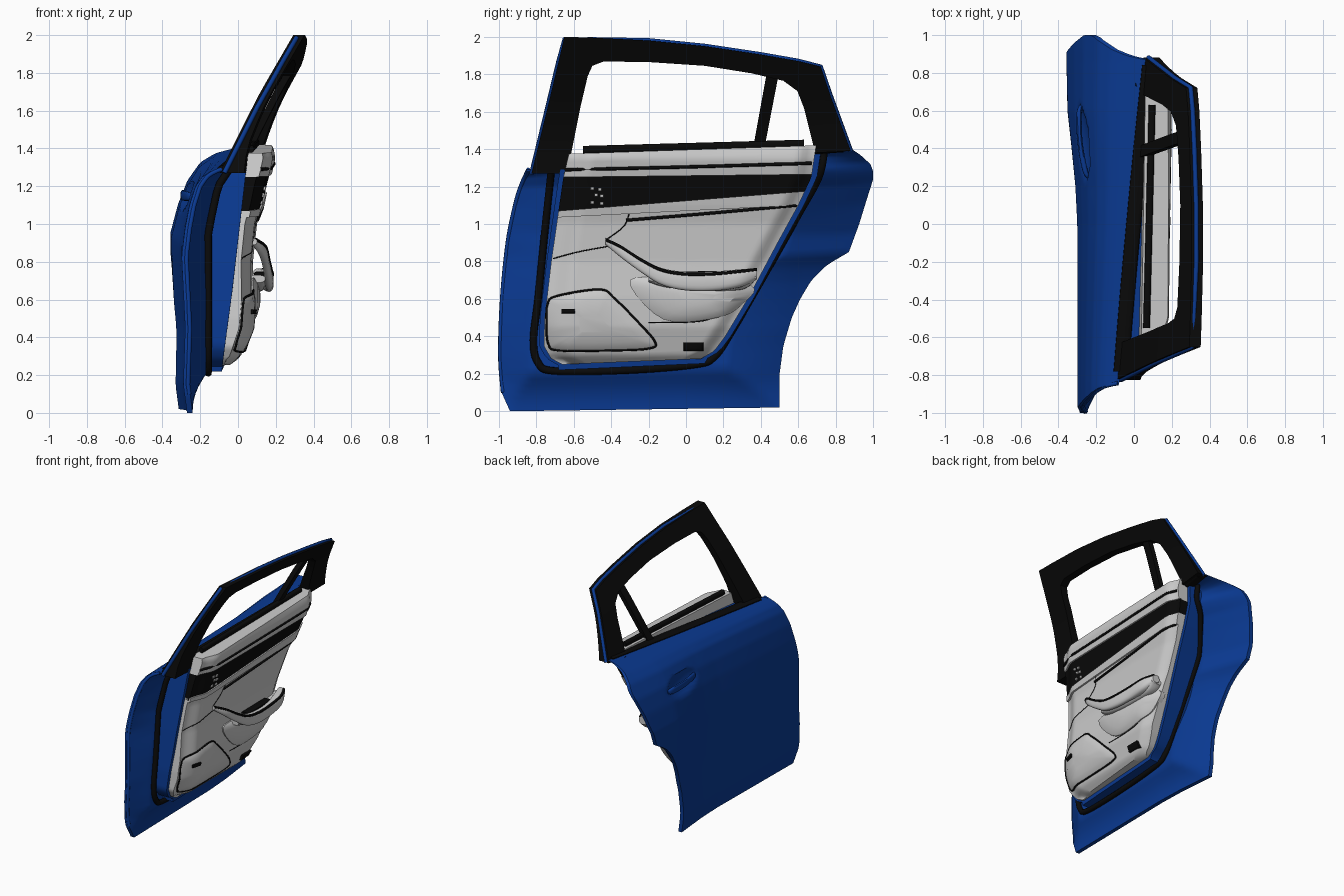
import bpy, bmesh
from math import cos, sin, pi, copysign

if "Cube" in bpy.data.objects:
    bpy.data.objects.remove(bpy.data.objects["Cube"])

def material(name, rgb):
    m = bpy.data.materials.new(name)
    m.diffuse_color = (*rgb, 1)
    m.use_nodes = True
    m.node_tree.nodes["Principled BSDF"].inputs["Base Color"].default_value = m.diffuse_color
    return m

BLUE = material("paint_blue", (0.003, 0.042, 0.29))
BLACK = material("rubber_black", (0.003, 0.003, 0.003))

# ---------- helpers ----------
def interp(tab, z):
    if z <= tab[0][0]:
        return tab[0][1]
    for (a, p), (b, q) in zip(tab, tab[1:]):
        if z <= b:
            return p + (q - p) * (z - a) / (b - a)
    return tab[-1][1]

def smooth(t):
    t = max(0, min(1, t))
    return t * t * (3 - 2 * t)

def spline(pts, n=6, cyclic=False):
    k, out = len(pts), []
    get = lambda i: pts[i % k] if cyclic else pts[max(0, min(k - 1, i))]
    for i in range(k if cyclic else k - 1):
        for s in range(n):
            t = s / n
            out.append(tuple(0.5 * (2 * b + (c - a) * t + (2 * a - 5 * b + 4 * c - d) * t * t
                             + (3 * b - a - 3 * c + d) * t ** 3)
                             for a, b, c, d in zip(get(i - 1), get(i), get(i + 1), get(i + 2))))
    return out if cyclic else out + [pts[-1]]

def build(name, verts, faces, mat=None, angle=35):
    bm = bmesh.new()
    vs = [bm.verts.new(v) for v in verts]
    for f in faces:
        bm.faces.new([vs[i] for i in f])
    bmesh.ops.recalc_face_normals(bm, faces=bm.faces)
    me = bpy.data.meshes.new(name)
    bm.to_mesh(me)
    bm.free()
    ob = bpy.data.objects.new(name, me)
    bpy.context.collection.objects.link(ob)
    if mat:
        me.materials.append(mat)
    bpy.ops.object.select_all(action='DESELECT')
    ob.select_set(True)
    bpy.context.view_layer.objects.active = ob
    bpy.ops.object.shade_smooth_by_angle(angle=angle * pi / 180)
    return ob

def slab(name, point, nu, nv, front, back, mat=None):
    """Solid sheet: point(u, v) -> (y, z); front and back give x."""
    uv = [(i / nu, j / nv) for j in range(nv + 1) for i in range(nu + 1)]
    verts = [(f(*point(u, v), u, v), *point(u, v)) for f in (front, back) for u, v in uv]
    n, w = len(uv), nu + 1
    faces = []
    for j in range(nv):
        for i in range(nu):
            q = [j * w + i, j * w + i + 1, (j + 1) * w + i + 1, (j + 1) * w + i]
            faces += [q, [k + n for k in reversed(q)]]
    rim = ([i for i in range(nu)] + [j * w + nu for j in range(nv)]
           + [nv * w + i for i in range(nu, 0, -1)] + [j * w for j in range(nv, 0, -1)])
    faces += [[a, b, b + n, a + n] for a, b in zip(rim, rim[1:] + rim[:1])]
    return build(name, verts, faces, mat)

def between(L, R, zl, zr, power=1.0):
    """Grid mapping between two edge tables (z, y) over given height ranges."""
    def point(u, v):
        v = 1 - (1 - v) ** power
        a, b = zl[0] + v * (zl[1] - zl[0]), zr[0] + v * (zr[1] - zr[0])
        return interp(L, a) * (1 - u) + interp(R, b) * u, a * (1 - u) + b * u
    return point

def sweep(name, rings, mat=None, n=16, power=0.75):
    """Rounded sections (x, y, z, half width, half height) strung along y."""
    rings = spline(rings, 5)
    sec = [(copysign(abs(cos(a)) ** power, cos(a)), copysign(abs(sin(a)) ** power, sin(a)))
           for a in (2 * pi * k / n for k in range(n))]
    verts = [(x + dx * c, y, z + dz * s) for x, y, z, dx, dz in rings for c, s in sec]
    faces = [[r * n + k, r * n + (k + 1) % n, (r + 1) * n + (k + 1) % n, (r + 1) * n + k]
             for r in range(len(rings) - 1) for k in range(n)]
    m = (len(rings) - 1) * n
    return build(name, verts, faces + [list(range(n)), list(range(m, m + n))], mat)

def line(name, pts, r, surf, mat=BLACK, cyclic=False, n=6):
    """Tube following (y, z) points on a surface."""
    cu = bpy.data.curves.new(name, 'CURVE')
    cu.dimensions, cu.bevel_depth, cu.bevel_resolution, cu.use_fill_caps = '3D', r, 2, True
    path = spline(pts, n, cyclic)
    sp = cu.splines.new('POLY')
    sp.points.add(len(path) - 1)
    for p, (y, z) in zip(sp.points, path):
        p.co = (surf(y, z), y, z, 1)
    sp.use_cyclic_u = cyclic
    cu.materials.append(mat)
    bpy.context.collection.objects.link(bpy.data.objects.new(name, cu))

def plate(name, pts, lift, dome, surf, mat=None, n=5):
    """Raised pad with a closed (y, z) outline."""
    ring = spline(pts, n, True) if n > 1 else pts
    k = len(ring)
    cy, cz = sum(p[0] for p in ring) / k, sum(p[1] for p in ring) / k
    verts = []
    for s, up in ((1, -0.03), (1, lift * 0.6), (0.95, lift), (0.7, lift + dome * 0.6), (0.3, lift + dome)):
        for y, z in ring:
            y, z = cy + (y - cy) * s, cz + (z - cz) * s
            verts.append((surf(y, z) + up, y, z))
    faces = [[r * k + i, r * k + (i + 1) % k, (r + 1) * k + (i + 1) % k, (r + 1) * k + i]
             for r in range(4) for i in range(k)]
    return build(name, verts, faces + [list(range(k)), list(range(4 * k, 5 * k))], mat)

# ---------- surfaces ----------
SKIN_L = [(0, -.94), (.1, -.985), (.3, -1), (.6, -.99), (.9, -.96), (1.1, -.92), (1.2, -.89), (1.29, -.85)]
SKIN_R = [(.02, .5), (.2, .5), (.35, .52), (.5, .565), (.6, .61), (.7, .67), (.78, .75), (.85, .87),
          (1, .925), (1.13, .965), (1.24, 1), (1.28, 1), (1.32, .985), (1.37, .93), (1.41, .87)]
TRIM_L = [(.25, -.66), (.28, -.72), (.35, -.76), (.5, -.755), (.8, -.72), (1.25, -.655), (1.4, -.62)]
TRIM_R = [(.28, .08), (.32, .15), (.4, .21), (.6, .33), (.9, .49), (1.1, .6), (1.25, .67), (1.45, .70)]
rear = lambda y: (y + .8) / 1.6
belt_z = lambda y: 1.29 + .12 * (y + .85) / 1.72
belt_x = lambda y: interp([(-.85, -.11), (0, -.04), (.87, .05)], y)

def skin(y, z, *_):
    m = interp([(-1, -.3), (0, -.3), (.2, -.31), (.4, -.33), (.6, -.352), (.9, -.358)], y)
    w = interp([(0, 1), (.015, .78), (.04, .58), (.09, .39), (.19, .22), (.31, .1), (.46, 0)], belt_z(y) - z)
    tuck = interp([(0, .03), (.15, .01), (.45, .02), (.85, 0)], z)
    dent = max(0, 1 - ((y - .43) / .2) ** 2 - ((z - 1.15) / .075) ** 2)
    return m + (belt_x(y) - m) * w + tuck + .035 * dent ** .6

def inner(y, z):
    base = interp([(0, -.22), (.2, -.17), (.95, -.17), (1.2, -.12), (1.29, -.06)], z)
    return max(skin(y, z) + .04, base + .07 * smooth((z - .9) / .4) * rear(y))

def flange(y, z, u, v):
    e = min(1, u / .11, (1 - u) / .19, v / .1)
    a = skin(y, z) + .03
    return a + (inner(y, z) - a) * e

shell_x = lambda y, z, *_: interp([(.2, -.09), (.65, -.03), (1.27, .04), (1.4, .06)], z) + .02 * rear(y)

def trim(y, z, *_):
    x = interp([(.25, -.05), (.3, .005), (.45, .055), (.6, .068), (.8, .065), (1, .085), (1.1, .11),
                (1.2, .13), (1.28, .15), (1.35, .165), (1.4, .155), (1.45, .13)], z) + .02 * rear(y)
    x -= .05 * (1 - smooth((y - interp(TRIM_L, z)) / .14)) + .04 * (1 - smooth((interp(TRIM_R, z) - y) / .1))
    return max(x, shell_x(y, z) + .012)

frame_x = lambda y, z, *_: interp([(1.25, -.1), (1.5, .02), (1.7, .12), (2, .29)], z) + .08 * (y + .7) / 1.5
lifted = lambda f, d: (lambda y, z, *_: f(y, z) + d)

# ---------- painted door body ----------
slab("door_skin", between(SKIN_L, SKIN_R, (0, 1.29), (.02, 1.41), 1.6), 80, 60, skin, flange, BLUE)
grow = lambda tab, d: [(z, y + d) for z, y in tab]
slab("inner_shell", between([(.22, -.68)] + grow(TRIM_L, -.025), [(.255, .1)] + grow(TRIM_R, .03),
     (.22, 1.29), (.255, 1.4)), 40, 40, lambda y, z, *_: skin(y, z) + .04, shell_x, BLUE)
line("front_edge_hem", [(y + .008, z) for z, y in SKIN_L[1:]], .012, lifted(skin, .025), BLUE)
line("door_seal", [(-.72, 1.28), (-.75, 1), (-.79, .6), (-.815, .38), (-.79, .26), (-.7, .215), (-.3, .22),
     (.05, .25), (.15, .29), (.24, .42), (.42, .73), (.6, 1.05), (.71, 1.25), (.74, 1.39)], .02, lifted(inner, .012))

# exterior handle
sweep("outer_handle", [(skin(y, 1.15) - o, y, 1.15 + .03 * (y - .43), a, b) for y, o, a, b in
      ((.24, -.01, .008, .01), (.28, .02, .014, .022), (.43, .048, .014, .027),
       (.58, .025, .014, .025), (.63, -.01, .008, .012))], BLUE)

# ---------- window frame ----------
OUTER = [(-.825, 1.27), (-.74, 1.62), (-.68, 1.87), (-.65, 2), (-.5, 1.995), (-.2, 1.98), (.1, 1.95),
         (.4, 1.905), (.6, 1.87), (.72, 1.84), (.77, 1.69), (.88, 1.39)]
INNER = [(-.635, 1.27), (-.565, 1.62), (-.525, 1.79), (-.5, 1.845), (-.44, 1.868), (-.2, 1.865), (.1, 1.845),
         (.35, 1.805), (.52, 1.765), (.595, 1.71), (.63, 1.62), (.69, 1.38)]

def frame_point(u, v):
    i = min(int(u * 44 + .5) // 4, 10)
    t = u * 11 - i
    a, b = ([p + (q - p) * t for p, q in zip(P[i], P[i + 1])] for P in (OUTER, INNER))
    return tuple(p + (q - p) * v for p, q in zip(a, b))

slab("window_frame", frame_point, 44, 6, frame_x,
     lambda y, z, *_: frame_x(y, z) + interp([(1.27, .13), (1.4, .08), (1.6, .06)], z), BLACK)
line("frame_edge_trim", [(y, min(z, 1.985)) for y, z in OUTER], .013, lifted(frame_x, .025), BLUE, n=1)
slab("window_divider", between([(1.36, .35), (1.8, .43)], [(1.36, .41), (1.8, .495)], (1.36, 1.8), (1.36, 1.8)),
     2, 10, lifted(frame_x, .01), lifted(frame_x, .05), BLACK)

# belt seals
sweep("outer_belt_seal", [(belt_x(y) + .035, y, belt_z(y) - .005, .04, .02) for y in (-.78, -.3, .3, .84)], BLACK)
sweep("inner_belt_seal", [(.06 + .04 * rear(y), y, 1.39 + .045 * rear(y), .018, .02) for y in (-.55, 0, .63)], BLACK)

# ---------- interior trim ----------
def trim_band(name, zl, zr, lift, mat=None, nv=8):
    slab(name, between(TRIM_L, TRIM_R, zl, zr), 60, nv, lifted(trim, lift), lifted(shell_x, -.02), mat)

trim_band("lower_trim", (.25, 1.045), (.28, 1.13), 0, None, 50)
trim_band("trim_rail", (1.035, 1.07), (1.1, 1.175), .014)
trim_band("dark_inlay", (1.05, 1.255), (1.165, 1.27), .004, BLACK)
trim_band("upper_trim", (1.25, 1.375), (1.265, 1.42), .016)
line("upper_trim_strip", [(-.645, 1.29), (0, 1.305), (.67, 1.325)], .009, lifted(trim, .016))
line("rail_strip", [(-.32, 1.02), (.1, 1.055), (.59, 1.1)], .008, lifted(trim, .008))
line("front_seam", [(-.71, .815), (-.58, .85), (-.42, .88)], .003, trim)
line("rail_seam", [(-.3, 1.07), (-.33, .99), (-.42, .92)], .003, trim)
line("lower_seam", [(-.2, .475), (0, .475), (.14, .5), (.2, .6)], .003, trim)

# storage pocket under the armrest
plate("door_pocket", [(-.3, .7), (0, .7), (.35, .67), (.3, .57), (.17, .5), (-.12, .49)], .015, .025, trim)

# armrest with free-standing pull handle
ARM = [(.085, -.43, .905, .015, .015), (.13, -.35, .855, .02, .032), (.15, -.24, .78, .018, .038),
       (.16, -.13, .72, .022, .045), (.165, 0, .695, .024, .05), (.16, .15, .695, .026, .052),
       (.14, .29, .71, .04, .048), (.11, .38, .735, .03, .03)]
sweep("armrest", ARM, None, 20)
sweep("armrest_base", [(.1, y, z, .045, h) for y, z, h in
      ((-.2, .71, .02), (-.1, .69, .03), (.1, .68, .038), (.3, .69, .04), (.37, .72, .02))])
sweep("armrest_strip", [(x + .7 * a, y, z + .75 * b, .01, .009) for x, y, z, a, b in ARM], BLACK, 10)
sweep("switch_pad", [(.115, y, .735 + .01 * y, .03, .012) for y in (-.08, .05, .2)], BLACK)

# speaker cover, badge and lamp
SPEAKER = [(-.74, .57), (-.69, .615), (-.46, .65), (-.38, .6), (-.26, .48), (-.165, .37), (-.2, .335),
           (-.4, .325), (-.68, .325), (-.735, .36), (-.745, .46)]
plate("speaker_cover", SPEAKER, .015, .012, trim)
line("speaker_groove", SPEAKER, .006, lifted(trim, .01), cyclic=True)

def box_pts(y, z, a, b):
    return [(y - a, z - b), (y + a, z - b), (y + a, z + b), (y - a, z + b)]

plate("speaker_badge", box_pts(-.63, .535, .036, .012), .034, 0, trim, BLACK, 1)
plate("door_lamp", box_pts(.04, .345, .054, .022), .018, 0, trim, BLACK, 1)

# seat control buttons
for i, (y, z) in enumerate([(-.5, 1.19), (-.46, 1.185), (-.48, 1.155), (-.45, 1.15), (-.5, 1.115), (-.45, 1.11)]):
    plate(f"control_button_{i}", box_pts(y, z, .009, .008), .014, .002, trim, None, 1)
